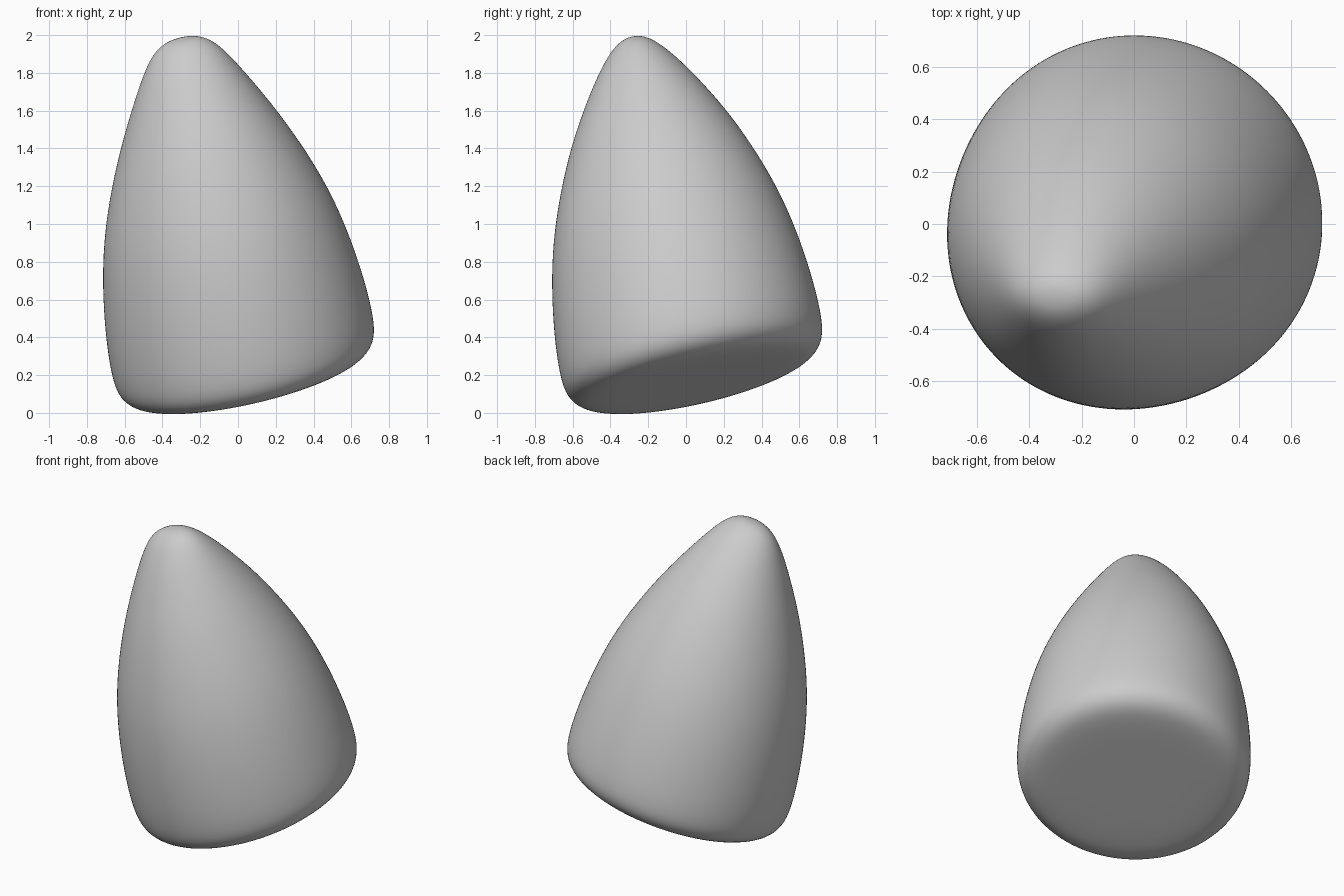
import bpy, bmesh, math
from mathutils import Vector

if "Cube" in bpy.data.objects:
    bpy.data.objects.remove(bpy.data.objects["Cube"], do_unlink=True)

grey = bpy.data.materials.new("plain_grey")
grey.use_nodes = True
colour = (0.6, 0.6, 0.6, 1)
grey.diffuse_color = colour
grey.node_tree.nodes["Principled BSDF"].inputs["Base Color"].default_value = colour

# Rounded cone profile: (distance along axis, radius, squash of depth)
PROFILE = [
    (0, 0.25, 1), (0, 0.53, 1), (0.02, 0.63, 1), (0.075, 0.69, 1), (0.16, 0.71, 1),
    (0.3, 0.71, 1), (0.5, 0.693, 1), (0.73, 0.657, 1), (0.95, 0.602, 1),
    (1.17, 0.522, 1), (1.4, 0.42, 1), (1.64, 0.292, 0.95), (1.765, 0.218, 0.86),
    (1.845, 0.153, 0.76), (1.882, 0.08, 0.72),
]
SIDES = 48
LEAN = math.radians(18)
base = Vector((0.062, 0.062, 0.162))
axis = Vector((-math.sin(LEAN) / math.sqrt(2), -math.sin(LEAN) / math.sqrt(2), math.cos(LEAN)))
turn = Vector((0, 0, 1)).rotation_difference(axis)


def place(height, x=0, y=0):
    return base + turn @ Vector((x + 0.028 * height, y + 0.036 * height, height))


# Leaning body: loft the rings, then close the base and the tip
bm = bmesh.new()
rings = []
for height, radius, squash in PROFILE:
    angles = [math.tau * i / SIDES for i in range(SIDES)]
    rings.append([bm.verts.new(place(height, radius * math.cos(a), radius * squash * math.sin(a)))
                  for a in angles])
for low, high in zip(rings, rings[1:]):
    for i in range(SIDES):
        j = (i + 1) % SIDES
        bm.faces.new((low[i], low[j], high[j], high[i]))
for ring, height in ((rings[0], 0), (rings[-1], 1.89)):
    centre = bm.verts.new(place(height))
    for i in range(SIDES):
        bm.faces.new((ring[i], ring[(i + 1) % SIDES], centre))
bmesh.ops.recalc_face_normals(bm, faces=bm.faces)

mesh = bpy.data.meshes.new("leaning_cone")
bm.to_mesh(mesh)
bm.free()
mesh.materials.append(grey)
cone = bpy.data.objects.new("leaning_cone", mesh)
bpy.context.collection.objects.link(cone)
mesh.shade_smooth()
rounding = cone.modifiers.new("rounding", "SUBSURF")
rounding.levels = rounding.render_levels = 2
